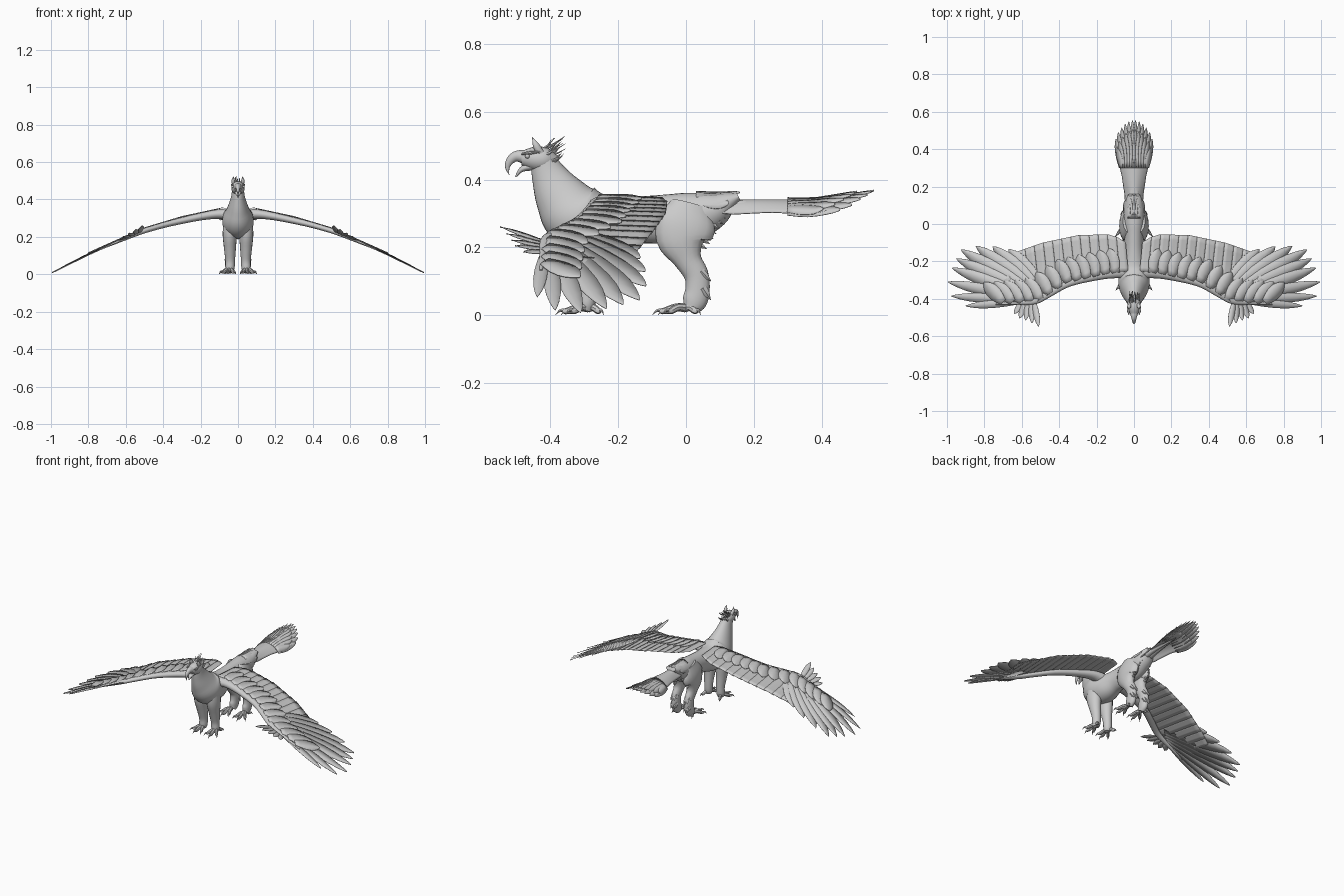
import bpy, bmesh, math, random
from mathutils import Vector

if "Cube" in bpy.data.objects:
    bpy.data.objects.remove(bpy.data.objects["Cube"])
random.seed(4)


def lerp_table(table, x):
    for (x0, v0), (x1, v1) in zip(table, table[1:]):
        if x <= x1:
            return v0 + (v1 - v0) * max(0, (x - x0)) / (x1 - x0)
    return table[-1][1]


def catmull(pts, sub):
    p = [Vector(q) for q in pts]
    p = [2 * p[0] - p[1]] + p + [2 * p[-1] - p[-2]]
    out = []
    for i in range(1, len(p) - 2):
        a, b, c, d = p[i - 1:i + 3]
        for k in range(sub):
            t = k / sub
            out.append(0.5 * (2 * b + (c - a) * t + (2 * a - 5 * b + 4 * c - d) * t * t
                              + (3 * b - a - 3 * c + d) * t ** 3))
    return out + [p[-2]]


def tube(bm, pts, side=(1, 0, 0), n=16, sub=4):
    """Elliptical loft; each point is x, y, z, half width, half depth."""
    rows = catmull([Vector(p) for p in pts], sub)
    cs = [Vector(r[:3]) for r in rows]
    rings = []
    for i, r in enumerate(rows):
        t = (cs[min(i + 1, len(cs) - 1)] - cs[max(i - 1, 0)]).normalized()
        nor = t.cross(Vector(side)).normalized()
        s = nor.cross(t)
        ring = []
        for k in range(n):
            a = 2 * math.pi * k / n
            ring.append(bm.verts.new(cs[i] + s * math.cos(a) * max(r[3], .0006)
                                     + nor * math.sin(a) * max(r[4], .0006)))
        rings.append(ring)
    for a, b in zip(rings, rings[1:]):
        for k in range(n):
            bm.faces.new((a[k], a[(k + 1) % n], b[(k + 1) % n], b[k]))
    bm.faces.new(rings[0])
    bm.faces.new(rings[-1])


def spike(bm, a, b, r, lift=0.0):
    a, b = Vector(a), Vector(b)
    m = (a + b) / 2 + Vector((0, 0, lift))
    d = abs((b - a).normalized().x)
    tube(bm, [(*a, r, r), (*m, r * .75, r * .75), (*b, 0, 0)],
         side=(0, 1, 0) if d > .8 else (1, 0, 0), n=6, sub=3)


def grid(bm, rows):
    vs = [[bm.verts.new(p) for p in r] for r in rows]
    for a, b in zip(vs, vs[1:]):
        for i in range(len(a) - 1):
            bm.faces.new((a[i], a[i + 1], b[i + 1], b[i]))


def blade(bm, root, tip, w, surf, off=0.0):
    """Pointed feather lying on the surface z = surf(x, y)."""
    a, b = Vector(root), Vector(tip)
    d = b - a
    s = Vector((-d.y, d.x)).normalized()
    rows = []
    for t, k in ((0, .5), (.2, .8), (.4, 1), (.6, 1), (.75, .85), (.88, .55), (.96, .25), (1, .03)):
        c = a + d * t
        row = []
        for e in (-1, 0, 1):
            q = c + s * w * k * e
            row.append((q.x, q.y, surf(q.x, q.y) + off + .002 * e))
        rows.append(row)
    grid(bm, rows)


def finish(name, bm, mirror=False, thick=0.0):
    bmesh.ops.recalc_face_normals(bm, faces=bm.faces)
    me = bpy.data.meshes.new(name)
    bm.to_mesh(me)
    bm.free()
    ob = bpy.data.objects.new(name, me)
    bpy.context.collection.objects.link(ob)
    if thick:
        m = ob.modifiers.new("thickness", 'SOLIDIFY')
        m.thickness, m.offset = thick, 0
    if mirror:
        ob.modifiers.new("mirror", 'MIRROR').use_mirror_merge = False
    bpy.context.view_layer.objects.active = ob
    ob.select_set(True)
    bpy.ops.object.shade_smooth_by_angle(angle=math.radians(40))
    ob.select_set(False)


# neck and torso
bm = bmesh.new()
tube(bm, [(0, -.425, .465, .03, .035), (0, -.403, .41, .038, .054), (0, -.37, .35, .058, .078),
          (0, -.325, .295, .083, .098), (0, -.25, .272, .078, .085), (0, -.16, .28, .055, .07),
          (0, -.07, .283, .052, .072), (0, .01, .288, .058, .074), (0, .08, .31, .055, .056),
          (0, .12, .332, .046, .034), (0, .155, .35, .034, .014)], n=28, sub=5)
finish("body", bm)

# head with hooked beak
bm = bmesh.new()
tube(bm, [(0, -.383, .452, .016, .018), (0, -.415, .458, .034, .036), (0, -.45, .462, .034, .035),
          (0, -.485, .464, .019, .021)], n=20)
finish("head", bm)
bm = bmesh.new()
tube(bm, [(0, -.47, .466, .024, .022), (0, -.5, .469, .015, .016), (0, -.519, .456, .01, .012),
          (0, -.527, .436, .005, .007), (0, -.522, .414, 0, 0)])
tube(bm, [(0, -.455, .44, .02, .013), (0, -.485, .43, .013, .008), (0, -.503, .408, .002, .002)])
finish("beak", bm)
bm = bmesh.new()
tube(bm, [(.022, -.43, .478, .01, .012), (.026, -.443, .502, .009, .01), (.024, -.454, .525, 0, 0)], n=10)
tube(bm, [(.027, -.485, .476, .003, .003), (.032, -.46, .479, .006, .005), (.032, -.43, .482, .002, .002)],
     n=8)
finish("ears_and_brows", bm, True)
bm = bmesh.new()
bmesh.ops.create_uvsphere(bm, u_segments=12, v_segments=8, radius=.007)
bmesh.ops.translate(bm, vec=(.028, -.468, .469), verts=bm.verts)
finish("eyes", bm, True)

# crest of loose plumes
bm = bmesh.new()
for i in range(26):
    u = random.random()
    x = random.uniform(-.026, .026)
    spike(bm, (x, -.435 + .045 * u, .487 - .035 * u),
          (x * 1.25, -.40 + .045 * random.random(), .522 - .06 * u + random.uniform(-.006, .012)), .0045, -.005)
finish("crest", bm)

# ruffled feathers down the neck
bm = bmesh.new()
for i in range(8):
    t = i / 7
    for s in (-1, 0, 1):
        x = s * (.018 + .02 * t)
        y, z = -.375 + .09 * t + abs(s) * -.008, .43 - .075 * t - abs(s) * .006
        spike(bm, (x, y - .012, z + .005), (x * 1.2, y + .022, z - .012), .009)
finish("neck_feathers", bm)


def foot(bm, x, y):
    for dx, dy, l in ((-.025, -.062, 1), (.008, -.075, 1), (.04, -.052, 1), (.018, .035, .8)):
        tube(bm, [(x, y, .022, .014, .014), (x + dx * .4, y + dy * .4, .023, .011, .011),
                  (x + dx * .8, y + dy * .8, .013, .009, .01),
                  (x + dx, y + dy, .012, .006, .007)], n=8, sub=3)
        spike(bm, (x + dx * .92, y + dy * .92, .014), (x + dx * 1.35, y + dy * 1.3, .001), .006, .006)


# legs
bm = bmesh.new()
tube(bm, [(.042, -.315, .28, .036, .05), (.044, -.312, .21, .038, .05), (.043, -.302, .14, .032, .037),
          (.042, -.292, .075, .026, .027), (.043, -.292, .035, .025, .025), (.043, -.294, .012, .018, .018)])
finish("front_legs", bm, True)
bm = bmesh.new()
tube(bm, [(.03, .015, .325, .03, .06), (.042, 0, .27, .034, .088), (.045, -.012, .22, .034, .075),
          (.045, .005, .165, .028, .042), (.046, .03, .12, .024, .036), (.046, .034, .075, .023, .036),
          (.046, .025, .04, .022, .036), (.046, .012, .015, .018, .022)])
for i in range(7):
    t = i / 6
    y, z = .105 - .055 * t, .295 - .09 * t
    spike(bm, (.03 + .012 * t, y - .025, z + .012), (.034 + .012 * t, y + .012, z - .01), .012)
for x in (.034, .046, .058):
    spike(bm, (x, .045, .13), (x, .074, .1), .012)
    spike(bm, (x, .05, .08), (x, .073, .045), .014)
finish("hind_legs", bm, True)
bm = bmesh.new()
foot(bm, .045, -.288)
foot(bm, .048, -.002)
finish("clawed_feet", bm, True)

# wings: every feather lies on one drooping surface
DROOP = [(0, .35), (.08, .35), (.16, .333), (.3, .303), (.5, .243), (.66, .172), (.81, .105), (1, .01)]
LEAD = [(0, -.26), (.14, -.275), (.35, -.32), (.51, -.42), (.6, -.425), (.76, -.43)]
TRAIL = [(.04, -.1), (.09, -.07), (.14, -.055), (.3, -.06), (.49, -.1), (.66, -.16), (.74, -.2)]


def wing_z(x, y):
    return lerp_table(DROOP, x)


bm = bmesh.new()
N = 14
for i in range(N):
    rows = []
    for k in range(9):
        t = k / 8
        row = []
        for j in range(4):
            u = min(1, (i + j * 1.2 / 3) / N)
            xl, xt = .03 + .66 * u, .045 + .685 * u
            yl, yt = lerp_table(LEAD, xl) + .01, lerp_table(TRAIL, xt)
            x = xl + (xt - xl) * t
            row.append((x, yl + (yt - yl) * t, wing_z(x, 0) - .005 * t * (j / 3)))
        rows.append(row)
    grid(bm, rows)
finish("secondary_feathers", bm, True, .002)

bm = bmesh.new()
TIPS = [(.67, -.135), (.755, -.12), (.845, -.118), (.925, -.137), (.95, -.185), (.972, -.235),
        (.995, -.31), (.978, -.385), (.9, -.438)]
for i, tip in enumerate(TIPS):
    u = i / (len(TIPS) - 1)
    blade(bm, (.5 + .12 * u, -.33 - .09 * u), tip, .042 - .022 * u ** 2, wing_z, .002 - .001 * i)
finish("primary_feathers", bm, True, .002)

# shorter coverts on the upper side
bm = bmesh.new()
for i in range(13):
    x = .1 + .05 * i
    y = lerp_table(LEAD, x) + .01
    blade(bm, (x, y), (x + .03 + .006 * i, y + .13 - .002 * i), .036, wing_z, .005)
finish("covert_feathers", bm, True, .002)

# thumb feathers rising in front of the wrist
bm = bmesh.new()
for i, tip in enumerate([(.51, -.548), (.545, -.53), (.58, -.515), (.612, -.505), (.64, -.48)]):
    blade(bm, (.535 + .014 * i, -.41), tip, .016,
          lambda x, y: lerp_table(DROOP, x) - .01 - .25 * (y + .42) * (1 if y < -.42 else 0))
finish("thumb_feathers", bm, True, .002)

bm = bmesh.new()
tube(bm, [(.03, -.25, .315, .045, .035), (.1, -.255, .322, .035, .026), (.2, -.275, .308, .026, .02),
          (.35, -.315, .275, .021, .016), (.46, -.375, .245, .02, .014), (.53, -.41, .222, .019, .013),
          (.62, -.42, .183, .012, .008), (.74, -.428, .132, .004, .003)], side=(0, 1, 0))
finish("wing_arms", bm, True)


# tail: arched sheet of long feathers and a fan at the end
def tail_z(x, y):
    w = .05 + .05 * min(1, max(0, (y - .15) / .25))
    return .34 + .027 * max(0, (y - .38) / .17) - .045 * min(1.3, (x / w) ** 2)


bm = bmesh.new()
WIDTH = [(.08, .045), (.16, .05), (.26, .065), (.38, .094), (.43, .092)]
rows = []
for k in range(13):
    y = .08 + .35 * k / 12
    w = lerp_table(WIDTH, y)
    rows.append([(w * j / 8, y, tail_z(w * j / 8, y)) for j in range(-8, 9)])
grid(bm, rows)
finish("tail_base", bm, thick=.003)
bm = bmesh.new()
for i, (x, y) in enumerate([(.008, .555), (.028, .548), (.047, .535), (.066, .515), (.084, .49), (.096, .455)]):
    blade(bm, (x * .75, .3), (x, y), .015, tail_z, .001 * (i % 2))
    blade(bm, (x * .7, .3), (x * .92, y - .05), .014, tail_z, .005)
finish("tail_fan", bm, True, .002)

# rump feathers overlapping the tail root
bm = bmesh.new()
for x in (0.008, .024, .038, .048):
    blade(bm, (x * .8, .03), (x, .165 - x * .8), .014, lambda a, b: .363 - 14 * a * a)
tube(bm, [(.012, .08, .32, .026, .026), (.01, .2, .327, .012, .01), (.0, .38, .33, .002, .002)], n=10)
finish("rump_feathers", bm, True, .002)
